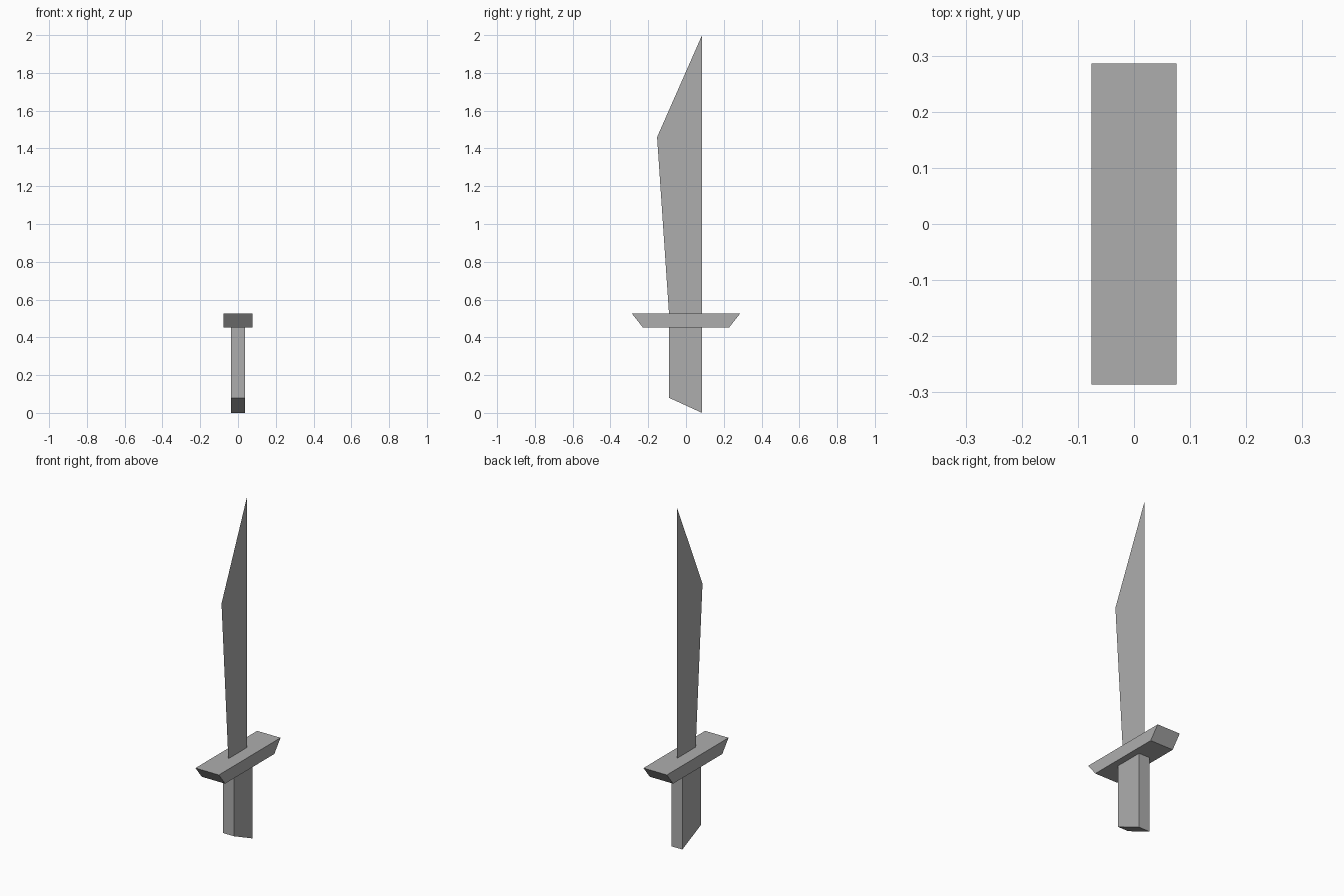
import bpy
import bmesh

default = bpy.data.objects.get("Cube")
if default:
    bpy.data.objects.remove(default, do_unlink=True)

# One plain grey for the whole sword
GREY = (0.42, 0.42, 0.42, 1.0)
steel = bpy.data.materials.new("plain_grey")
steel.use_nodes = True
steel.diffuse_color = GREY
steel.node_tree.nodes["Principled BSDF"].inputs["Base Color"].default_value = GREY


def side_profile(name, outline, half_width=0.0):
    """Make a flat (y, z) outline, extruded along x when it has a width."""
    bm = bmesh.new()
    face = bm.faces.new([bm.verts.new((half_width, y, z)) for y, z in outline])
    if half_width:
        result = bmesh.ops.extrude_face_region(bm, geom=[face], use_keep_orig=True)
        verts = [g for g in result["geom"] if isinstance(g, bmesh.types.BMVert)]
        bmesh.ops.translate(bm, verts=verts, vec=(-2 * half_width, 0, 0))
        bmesh.ops.recalc_face_normals(bm, faces=bm.faces)
    mesh = bpy.data.meshes.new(name)
    bm.to_mesh(mesh)
    bm.free()
    mesh.materials.append(steel)
    obj = bpy.data.objects.new(name, mesh)
    bpy.context.scene.collection.objects.link(obj)
    return obj


EDGE, SPINE = -0.09, 0.085      # front and back of grip and blade root
GUARD_LOW, GUARD_TOP = 0.452, 0.525

# Grip with a slanted butt
side_profile("grip", [(EDGE, 0.08), (SPINE, 0.0),
                      (SPINE, GUARD_LOW), (EDGE, GUARD_LOW)], 0.036)

# Crossguard, tapering downwards at both ends
side_profile("crossguard", [(-0.228, GUARD_LOW), (0.228, GUARD_LOW),
                            (0.286, GUARD_TOP), (-0.286, GUARD_TOP)], 0.076)

# Paper-thin blade with a straight spine and an angled tip
side_profile("blade", [(EDGE, GUARD_TOP), (SPINE, GUARD_TOP),
                       (SPINE, 2.0), (-0.153, 1.46)])
